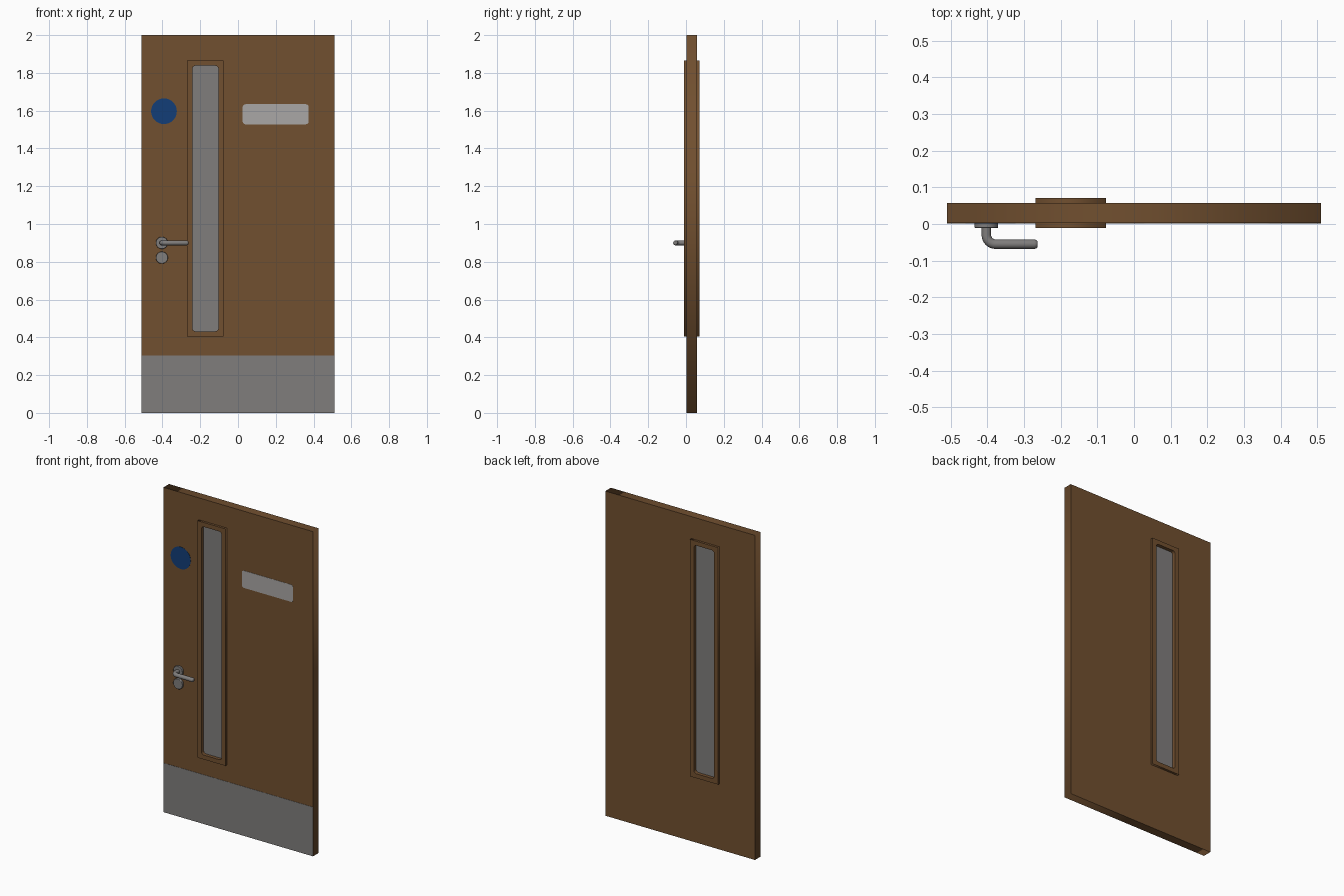
import bpy
import math

if "Cube" in bpy.data.objects:
    bpy.data.objects.remove(bpy.data.objects["Cube"])


def material(name, rgb):
    m = bpy.data.materials.new(name)
    m.diffuse_color = (*rgb, 1)
    m.use_nodes = True
    m.node_tree.nodes["Principled BSDF"].inputs["Base Color"].default_value = m.diffuse_color
    return m


wood = material("brown wood", (0.165, 0.079, 0.029))
steel = material("brushed steel", (0.215, 0.207, 0.203))
glass = material("grey glass", (0.215, 0.207, 0.203))
white = material("pale sign", (0.40, 0.39, 0.38))
blue = material("sign blue", (0.006, 0.048, 0.185))


def rect(x0, x1, z0, z1, r=0.0, n=6):
    """Outline of a rectangle, with rounded corners if r is set."""
    if r == 0:
        return [(x0, z0), (x1, z0), (x1, z1), (x0, z1)]
    corners = [(x1 - r, z1 - r), (x0 + r, z1 - r), (x0 + r, z0 + r), (x1 - r, z0 + r)]
    return [(cx + r * math.cos(math.pi / 2 * (q + i / n)),
             cz + r * math.sin(math.pi / 2 * (q + i / n)))
            for q, (cx, cz) in enumerate(corners) for i in range(n + 1)]


def circle(cx, cz, r, n=48):
    return [(cx + r * math.cos(2 * math.pi * i / n),
             cz + r * math.sin(2 * math.pi * i / n)) for i in range(n)]


def to_mesh(name, curve, mat):
    ob = bpy.data.objects.new(name, curve)
    bpy.context.collection.objects.link(ob)
    bpy.ops.object.select_all(action='DESELECT')
    ob.select_set(True)
    bpy.context.view_layer.objects.active = ob
    bpy.ops.object.convert(target='MESH')
    ob = bpy.context.view_layer.objects.active
    ob.data.materials.clear()
    ob.data.materials.append(mat)
    return ob


def slab(name, outlines, y0, y1, mat):
    """Panel in the xz plane from y0 to y1; later outlines are holes."""
    c = bpy.data.curves.new(name, 'CURVE')
    c.dimensions = '2D'
    c.fill_mode = 'BOTH'
    c.extrude = (y1 - y0) / 2
    for pts in outlines:
        s = c.splines.new('POLY')
        s.points.add(len(pts) - 1)
        for p, (x, z) in zip(s.points, pts):
            p.co = (x, z, 0, 1)
        s.use_cyclic_u = True
    ob = to_mesh(name, c, mat)
    ob.rotation_euler.x = math.pi / 2
    ob.location.y = (y0 + y1) / 2
    return ob


FRONT, BACK = 0.003, 0.057
opening = rect(-0.241, -0.104, 0.432, 1.838, 0.016)
frame = rect(-0.269, -0.077, 0.405, 1.865)

# Door leaf, window trims and glass
slab("door_leaf", [rect(-0.51, 0.51, 0, 2), opening], FRONT, BACK, wood)
slab("window_trim_front", [frame, opening], -0.011, FRONT, wood)
slab("window_trim_back", [frame, opening], BACK, 0.071, wood)
slab("window_glass", [rect(-0.243, -0.102, 0.43, 1.84)], 0.010, 0.050, glass)

# Thin plates on the front
slab("kick_plate", [rect(-0.51, 0.51, 0, 0.303)], 0.0015, FRONT, steel)
slab("name_plate", [rect(0.025, 0.374, 1.528, 1.634, 0.014)], 0.0015, FRONT, white)
slab("round_sign", [circle(-0.392, 1.597, 0.068)], 0.0015, FRONT, blue)

# Handle rose and lock cover
for name, z in (("handle_rose", 0.9), ("lock_cover", 0.822)):
    bpy.ops.mesh.primitive_cylinder_add(
        vertices=40, radius=0.032, depth=0.014,
        location=(-0.403, -0.004, z), rotation=(math.pi / 2, 0, 0))
    ob = bpy.context.object
    ob.name = name
    ob.data.materials.append(steel)
    b = ob.modifiers.new("edge", 'BEVEL')
    b.width = 0.002
    b.segments = 2
    bpy.ops.object.shade_smooth_by_angle()

# Lever: swept tube with a bend and a rounded tip
path = [(-0.403, 0.0, 1)]
for i in range(9):
    a = math.pi / 2 * i / 8
    path.append((-0.378 - 0.025 * math.cos(a), -0.030 - 0.025 * math.sin(a), 1))
path += [(-0.272, -0.055, 1), (-0.267, -0.055, 0.9), (-0.264, -0.055, 0.7),
         (-0.263, -0.055, 0.5)]
c = bpy.data.curves.new("lever_handle", 'CURVE')
c.dimensions = '3D'
c.bevel_depth = 0.013
c.bevel_resolution = 5
c.use_fill_caps = True
s = c.splines.new('POLY')
s.points.add(len(path) - 1)
for p, (x, y, r) in zip(s.points, path):
    p.co = (x, y, 0.9, 1)
    p.radius = r
to_mesh("lever_handle", c, steel)
bpy.ops.object.shade_smooth_by_angle(angle=math.radians(40))
